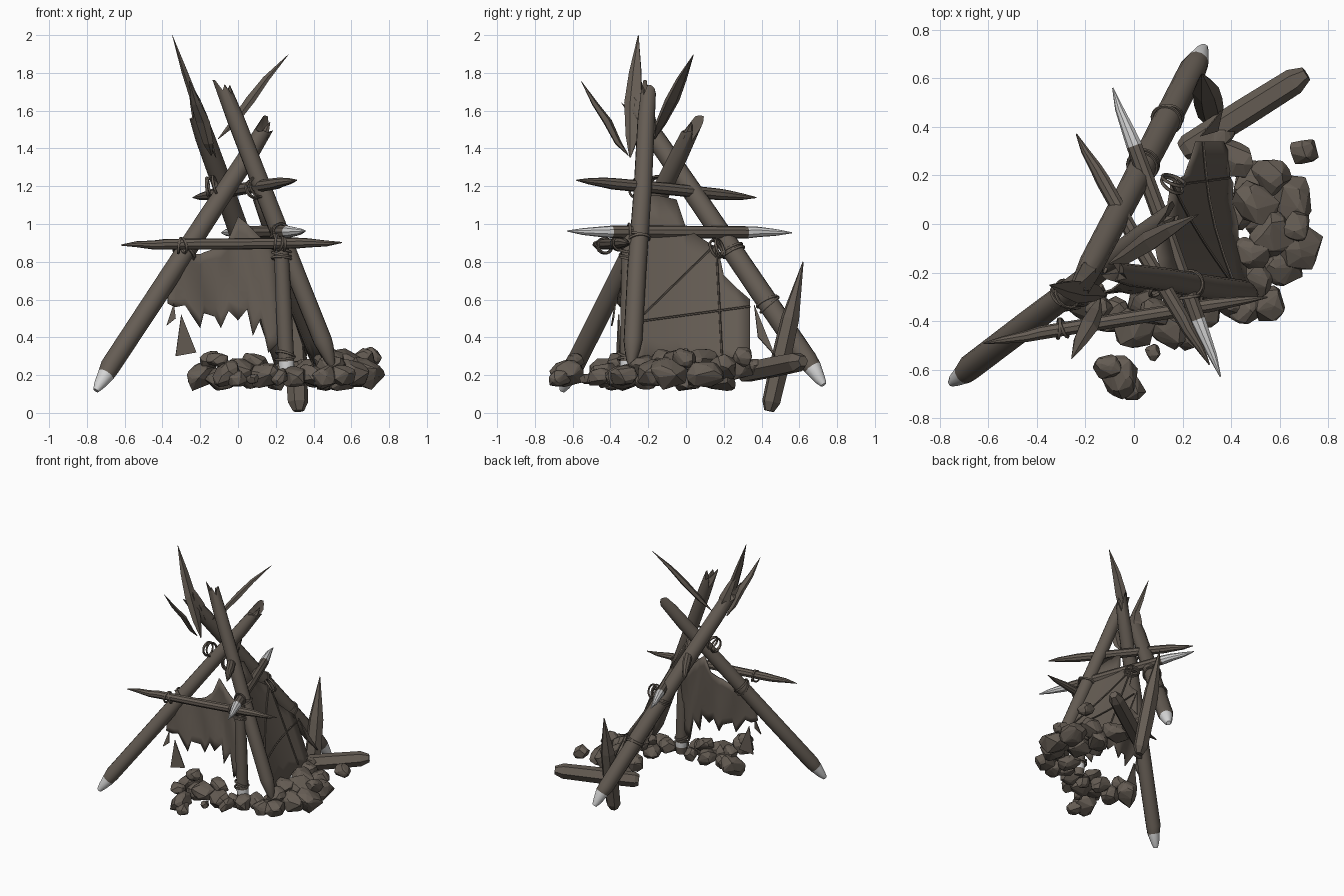
import bpy, bmesh, math, random
from mathutils import Vector, Euler

if "Cube" in bpy.data.objects:
    bpy.data.objects.remove(bpy.data.objects["Cube"])

random.seed(4)

def material(name, col):
    m = bpy.data.materials.new(name)
    m.diffuse_color = (*col, 1)
    m.use_nodes = True
    m.node_tree.nodes["Principled BSDF"].inputs["Base Color"].default_value = m.diffuse_color
    return m

BROWN = material("weathered brown", (0.13, 0.108, 0.088))
PALE = material("pale cut wood", (0.68, 0.68, 0.68))

def finish(bm, name, mats=(BROWN, PALE), smooth=False):
    bmesh.ops.recalc_face_normals(bm, faces=bm.faces)
    me = bpy.data.meshes.new(name)
    bm.to_mesh(me)
    bm.free()
    for m in mats:
        me.materials.append(m)
    ob = bpy.data.objects.new(name, me)
    bpy.context.collection.objects.link(ob)
    if smooth:
        bpy.ops.object.select_all(action='DESELECT')
        ob.select_set(True)
        bpy.context.view_layer.objects.active = ob
        bpy.ops.object.shade_smooth_by_angle(angle=math.radians(35))
    return ob

def loft(name, p0, p1, rings, n=12, flat=1.0, jag=0.0, wob=0.0, pale=(), smooth=True):
    """Loft rings (distance fraction, radius) along p0-p1. jag splinters the last ring;
    pale holds the ranges of the fraction that are cut wood."""
    p0, p1 = Vector(p0), Vector(p1)
    d = p1 - p0
    q = d.to_track_quat('Z', 'Y')
    bm = bmesh.new()
    prev = None
    for i, (t, r) in enumerate(rings):
        ring = []
        off = Vector((random.uniform(-wob, wob), random.uniform(-wob, wob), 0))
        for k in range(n):
            a = math.tau * k / n
            v = Vector((r * math.cos(a), r * flat * math.sin(a), 0)) + off
            if jag and i == len(rings) - 1:
                v.z = random.uniform(-jag, jag) + 0.8 * jag * math.cos(a)
            ring.append(bm.verts.new(p0 + d * t + q @ v))
        if prev:
            mid = (t + rings[i - 1][0]) / 2
            for k in range(n):
                f = bm.faces.new((prev[k], prev[(k + 1) % n], ring[(k + 1) % n], ring[k]))
                f.material_index = int(any(a <= mid <= b for a, b in pale))
        else:
            f = bm.faces.new(ring[::-1])
            f.material_index = int(any(a <= 0 <= b for a, b in pale))
        prev = ring
    if jag:      # hollow the broken end towards its centre
        c = bm.verts.new(p0 + d * (1 - 0.4 * jag / d.length))
        for k in range(n):
            bm.faces.new((prev[k], prev[(k + 1) % n], c))
    else:
        f = bm.faces.new(prev)
        f.material_index = int(any(a <= 1 <= b for a, b in pale))
    return finish(bm, name, smooth=smooth)

# Three main leaning poles with rounded pale feet and splintered tops
def pole(name, p0, p1, r, pale):
    rings = [(0, r * .3), (.02, r * .55), (.06, r * .85), (.09, r), (.35, r * 1.02),
             (.65, r * .97), (.9, r * .93), (1, r * .8)]
    return loft(name, p0, p1, rings, jag=.06, wob=.003, pale=pale)

A = ((-.755, -.655, .12), (.14, .03, 1.5))
B = ((.29, .73, .15), (-.225, -.26, 1.6))
C = ((.5, -.29, .25), (-.07, -.2, 1.7))
pole("left_pole", *A, .053, [(-.01, .07)])
pole("back_pole", *B, .056, [(-.01, .07)])
pole("right_pole", *C, .05, [])

# Short upright post with a pale band low down
loft("short_post", (.26, -.31, .18), (.225, -.3, .95),
     [(0, .036), (.07, .042), (.12, .043), (.5, .043), (1, .039)], pale=[(.08, .11)])

# Pointed cross sticks
def stick(name, p0, p1, r, pale=()):
    rings = [(0, .003), (.07, r * .55), (.15, r * .85), (.2, r), (.5, r * 1.05),
             (.8, r), (.85, r * .85), (.93, r * .55), (1, .003)]
    loft(name, p0, p1, rings, n=9, wob=.003, pale=pale)

stick("upper_cross_stick", (.31, -.58, 1.235), (-.24, .37, 1.14), .031)
stick("side_cross_stick", (.355, -.63, .96), (-.09, .56, .955), .033, [(-1, .18), (.82, 2)])
stick("front_cross_stick", (-.62, -.49, .89), (.55, -.3, .9), .029)

# Flat splinters at the top
def shard(name, p0, p1, r, flat=.45):
    loft(name, p0, p1, [(0, .004), (.18, r * .75), (.45, r), (.7, r * .7), (1, .002)],
         n=5, flat=flat, wob=.006, smooth=False)

shard("tall_splinter", (-.12, -.29, 1.35), (-.35, -.25, 2.0), .052)
shard("front_splinter", (-.14, -.31, 1.36), (-.26, -.55, 1.76), .042)
shard("right_splinter", (-.1, -.17, 1.45), (.26, .04, 1.9), .045)
shard("back_pole_splinter", (-.15, -.15, 1.38), (-.26, -.27, 1.76), .05, .8)
shard("left_pole_splinter", (.05, -.03, 1.33), (.17, .03, 1.54), .04, .8)

# Stake and beam behind
loft("back_stake", (.32, .44, .01), (.28, .62, .8),
     [(0, .03), (.06, .055), (.35, .06), (.62, .055), (1, .003)], n=6, flat=.9, smooth=False)
loft("back_beam", (.2, .3, .21), (.71, .62, .275),
     [(0, .04), (.05, .055), (.5, .058), (.9, .055), (1, .03)], n=6, smooth=False)

# Hide covers: grids between a top edge and a ragged bottom edge
def cover(name, cols, place, rows=7):
    bm = bmesh.new()
    grid = []
    for u, top, bot in cols:
        grid.append([bm.verts.new(place(u, top + (bot - top) * j / rows)) for j in range(rows + 1)])
    for a, b in zip(grid, grid[1:]):
        for j in range(rows):
            bm.faces.new((a[j], b[j], b[j + 1], a[j + 1]))
    ob = finish(bm, name, smooth=True)
    ob.modifiers.new("thickness", 'SOLIDIFY').thickness = .008

def side_place(y, z):
    sag = .03 * math.sin(math.pi * min(1, max(0, (y + .27) / .6)))
    return (.6 - .4 * z - .17 * (y + .25) - sag, y, z)

def front_place(x, z):
    return (x, -.25 + .3 * min(0, x + .05) - .08 * (.9 - z) + .012 * math.sin(x * 30 + z * 9), z)

cover("side_cover", [(-.27, 1.02, .25), (-.22, 1.15, .28), (-.14, 1.15, .24), (-.05, 1.13, .27),
                     (0, .98, .24), (.09, .92, .27), (.17, .87, .24), (.2, .73, .28),
                     (.27, .66, .25), (.34, .6, .32)], side_place)
cover("front_cover", [(-.37, .78, .58), (-.33, .84, .56), (-.28, .84, .57), (-.2, .84, .45),
                      (-.18, .85, .53), (-.12, .87, .51), (-.09, .88, .45), (-.05, .92, .54),
                      (0, 1.04, .49), (.05, 1.0, .55), (.08, .97, .41), (.12, .93, .5),
                      (.16, .9, .32), (.22, .86, .38)], front_place)

def scrap(name, *pts):
    bm = bmesh.new()
    bm.faces.new([bm.verts.new(p) for p in pts])
    finish(bm, name).modifiers.new("thickness", 'SOLIDIFY').thickness = .008

scrap("front_scrap", (-.3, -.36, .52), (-.22, -.35, .32), (-.33, -.37, .3))
scrap("small_scrap", (-.34, -.37, .58), (-.33, -.38, .5), (-.38, -.39, .46))
scrap("side_scrap", (.27, .36, .57), (.36, .47, .3), (.34, .38, .4))

# Cords stretched across the side cover
for i, (a, b) in enumerate([((-.25, .48), (.34, .56)), ((-.22, .52), (.17, .9)),
                            ((.16, .88), (.19, .3))]):
    steps = [Vector(side_place(a[0] + (b[0] - a[0]) * k / 5, a[1] + (b[1] - a[1]) * k / 5))
             + Vector((.01, 0, .004)) for k in range(6)]
    for k in range(5):
        loft(f"cover_cord_{i}_{k}", steps[k], steps[k + 1], [(0, .006), (1, .006)], n=5)

# Rope bindings: a few loose rings around the wood
def binding(name, c, axis, r, count=3, gap=.022, tilt=.25):
    axis = Vector(axis).normalized()
    for i in range(count):
        ax = axis + Vector([random.uniform(-tilt, tilt) for _ in range(3)])
        bpy.ops.mesh.primitive_torus_add(
            major_radius=r, minor_radius=.007, major_segments=18, minor_segments=6,
            location=Vector(c) + axis * (i - (count - 1) / 2) * gap,
            rotation=ax.to_track_quat('Z', 'Y').to_euler())
        ob = bpy.context.object
        ob.name = f"{name}_{i}"
        ob.data.materials.append(BROWN)
        bpy.ops.object.shade_smooth_by_angle(angle=math.radians(60))

def on(p, z):
    a, b = Vector(p[0]), Vector(p[1])
    return a + (b - a) * (z - a.z) / (b.z - a.z), b - a

for nm, p, z, r in [("left_low_rope", A, .85, .06), ("right_low_rope", C, .93, .056),
                    ("back_low_rope", B, .58, .061), ("back_mid_rope", B, .86, .062)]:
    binding(nm, *on(p, z), r, 2)
binding("post_top_rope", (.23, -.3, .84), (0, 0, 1), .05)
binding("post_low_rope", (.25, -.31, .3), (0, 0, 1), .05, 2)
binding("stick_left_rope", (-.14, -.15, 1.2), (1, -.3, .2), .05)
binding("stick_right_rope", (.1, -.24, 1.19), (.4, -1, .3), .055)
binding("front_stick_rope", (-.3, -.43, .885), (1, .15, 0), .04, 2)
binding("front_stick_end_rope", (.22, -.35, .9), (1, .15, 0), .04)
binding("side_stick_rope", (.22, -.28, .96), (-.35, .93, 0), .041)
binding("side_stick_back_rope", (.16, .17, .87), (.3, .93, .3), .05, 2)

# Rocks: blocky, squashed hulls of random points
def rock(name, x, y, z, r):
    bm = bmesh.new()
    turn = Euler([random.uniform(-.5, .5), random.uniform(-.5, .5), random.uniform(0, 6)])
    sx, sy, sz = random.uniform(1.0, 1.25), random.uniform(.85, 1.05), random.uniform(.7, .85)
    for _ in range(45):
        v = Vector([random.gauss(0, 1) for _ in range(3)])
        v /= sum(abs(c) ** 3.5 for c in v) ** (1 / 3.5)
        v *= r * random.uniform(.78, .95)
        v = Vector((v.x * sx, v.y * sy, v.z * sz))
        v.rotate(turn)
        bm.verts.new(Vector((x, y, z)) + v)
    res = bmesh.ops.convex_hull(bm, input=bm.verts)
    bmesh.ops.delete(bm, geom=[g for g in set(res["geom_interior"] + res["geom_unused"])
                               if isinstance(g, bmesh.types.BMVert)], context='VERTS')
    finish(bm, name)

FRONT = [(-.19, -.31, .2, .085), (-.06, -.63, .21, .09), (.0, -.43, .23, .085), (-.09, -.38, .18, .08),
         (.08, -.53, .18, .035), (.14, -.43, .2, .08), (.22, -.46, .19, .06), (-.11, -.59, .28, .055),
         (-.01, -.67, .18, .06), (.09, -.36, .27, .065), (-.15, -.34, .28, .06), (.05, -.33, .2, .075),
         (.2, -.34, .17, .06), (.3, -.36, .19, .07)]
SIDE = [(.4, .27, .23, .09), (.56, .2, .24, .085), (.65, .1, .2, .095), (.5, .08, .27, .09),
        (.57, -.05, .26, .095), (.67, -.09, .21, .1), (.61, -.18, .21, .09), (.48, -.12, .28, .075),
        (.55, -.33, .2, .07), (.46, -.34, .19, .075), (.7, .3, .3, .062), (.5, -.23, .25, .075),
        (.48, .18, .18, .085), (.53, .02, .18, .085), (.38, -.31, .2, .07), (.67, -.01, .29, .06),
        (.36, .36, .25, .05), (.42, .05, .2, .075), (.44, -.2, .18, .075)]
for i, s in enumerate(FRONT):
    rock(f"front_rock_{i}", *s)
for i, s in enumerate(SIDE):
    rock(f"side_rock_{i}", *s)
